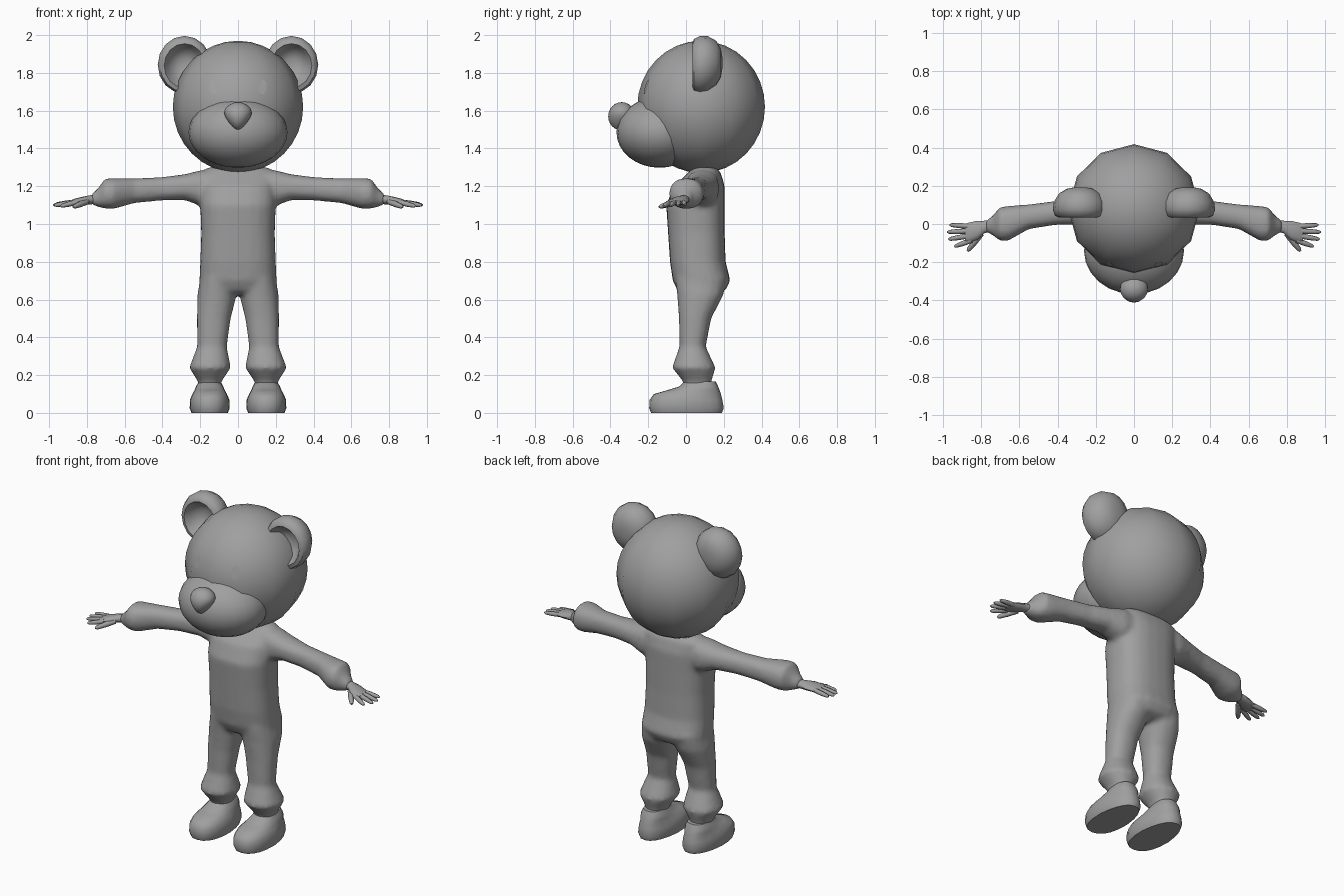
import bpy, bmesh, math
from mathutils import Vector, Matrix

if "Cube" in bpy.data.objects:
    bpy.data.objects.remove(bpy.data.objects["Cube"])

grey = bpy.data.materials.new("plain grey")
grey.diffuse_color = (0.35, 0.35, 0.35, 1)
grey.use_nodes = True
grey.node_tree.nodes["Principled BSDF"].inputs["Base Color"].default_value = grey.diffuse_color


def finish(name, bm):
    bmesh.ops.recalc_face_normals(bm, faces=bm.faces)
    me = bpy.data.meshes.new(name)
    bm.to_mesh(me)
    bm.free()
    me.materials.append(grey)
    ob = bpy.data.objects.new(name, me)
    bpy.context.collection.objects.link(ob)
    return ob


def loft(bm, rings, n=16, power=2.0):
    """Skin rings of (centre, u radius vector, v radius vector) and cap both ends."""
    loops = []
    for c, u, v in rings:
        loop = []
        for i in range(n):
            a = 2 * math.pi * i / n
            k, s = math.cos(a), math.sin(a)
            k = math.copysign(abs(k) ** (2 / power), k)
            s = math.copysign(abs(s) ** (2 / power), s)
            loop.append(bm.verts.new(Vector(c) + Vector(u) * k + Vector(v) * s))
        loops.append(loop)
    for a, b in zip(loops, loops[1:]):
        for i in range(n):
            j = (i + 1) % n
            bm.faces.new((a[i], a[j], b[j], b[i]))
    bm.faces.new(loops[0])
    bm.faces.new(loops[-1])


def ball(bm, centre, radii, seg, rings):
    m = Matrix.Translation(centre) @ Matrix.Diagonal((*radii, 1))
    return bmesh.ops.create_uvsphere(bm, u_segments=seg, v_segments=rings,
                                     radius=1, matrix=m)["verts"]


def finger(bm, a, b, r):
    a, b = Vector(a), Vector(b)
    side = (b - a).cross(Vector((0, 0, 1))).normalized()
    up = side.cross(b - a).normalized()
    loft(bm, [(a.lerp(b, t), side * r * k, up * r * k)
              for t, k in ((0, 1), (0.5, 1), (0.9, 0.75), (1, 0.35))], 8)


# Suit: torso, sleeves and trousers fused into one skin
bm = bmesh.new()
torso = [  # z, half width, front y, back y
    (0.63, 0.15, -0.02, 0.17), (0.65, 0.19, -0.045, 0.21), (0.70, 0.205, -0.07, 0.235),
    (0.80, 0.20, -0.085, 0.21), (0.95, 0.195, -0.095, 0.205), (1.10, 0.20, -0.105, 0.205),
    (1.20, 0.20, -0.065, 0.205), (1.27, 0.20, 0.01, 0.185), (1.30, 0.16, 0.04, 0.16)]
loft(bm, [((0, (f + b) / 2, z), (w, 0, 0), (0, (b - f) / 2, 0))
          for z, w, f, b in torso], 24, 2.5)
sleeve = [  # x, y, z, half depth, half height
    (0.10, 0.085, 1.19, 0.09, 0.10), (0.20, 0.085, 1.19, 0.09, 0.095),
    (0.28, 0.075, 1.195, 0.08, 0.069), (0.41, 0.058, 1.186, 0.063, 0.062),
    (0.55, 0.038, 1.176, 0.065, 0.066), (0.66, 0.003, 1.161, 0.092, 0.082),
    (0.705, 0.0, 1.161, 0.088, 0.08), (0.74, -0.008, 1.14, 0.05, 0.05),
    (0.775, -0.012, 1.13, 0.032, 0.028)]
trouser = [  # z, x, y, half width, half depth
    (0.72, 0.10, 0.08, 0.10, 0.14), (0.62, 0.112, 0.075, 0.104, 0.122),
    (0.50, 0.128, 0.048, 0.09, 0.086), (0.35, 0.138, 0.035, 0.079, 0.07),
    (0.24, 0.148, 0.041, 0.111, 0.116), (0.165, 0.15, 0.06, 0.062, 0.075),
    (0.12, 0.15, 0.06, 0.055, 0.07)]
for s in (-1, 1):
    loft(bm, [((s * x, y, z), (0, d, 0), (0, 0, h)) for x, y, z, d, h in sleeve], 16, 2.3)
    loft(bm, [((s * x, y, z), (w, 0, 0), (0, d, 0)) for z, x, y, w, d in trouser], 16, 2.2)
suit = finish("suit", bm)
fuse = suit.modifiers.new("fuse", 'REMESH')
fuse.mode = 'VOXEL'
fuse.voxel_size = 0.014
fuse.use_smooth_shade = True
soften = suit.modifiers.new("soften", 'SMOOTH')
soften.factor = 0.5
soften.iterations = 5

# Head and muzzle
bm = bmesh.new()
ball(bm, (0, 0.08, 1.62), (0.345, 0.338, 0.35), 12, 16)
head = finish("head", bm)
bm = bmesh.new()
ball(bm, (0, -0.14, 1.485), (0.262, 0.228, 0.187), 24, 16)
finish("muzzle", bm)

# Nose, narrowing downwards
bm = bmesh.new()
for v in ball(bm, (0, -0.34, 1.57), (0.08, 0.072, 0.075), 16, 12):
    t = max(0, (1.60 - v.co.z) / 0.10)
    v.co.x *= 1 - 0.5 * min(1, t)
finish("nose", bm)

ear_profile = [  # radius, y: back dome, rim, then hollow front
    (0.03, 0.192), (0.07, 0.184), (0.11, 0.16), (0.137, 0.115), (0.142, 0.075),
    (0.13, 0.042), (0.108, 0.034), (0.092, 0.06), (0.07, 0.095), (0.03, 0.115)]
shoe_rings = [  # z, toe y, heel y, half width
    (0.0, -0.185, 0.19, 0.097), (0.025, -0.195, 0.20, 0.106), (0.07, -0.192, 0.192, 0.104),
    (0.10, -0.17, 0.185, 0.092), (0.12, -0.10, 0.178, 0.08), (0.14, -0.035, 0.17, 0.072),
    (0.165, -0.01, 0.158, 0.058)]
finger_tips = [  # base x, y, then tip x, y, z
    (0.86, -0.012, 0.965, -0.005, 1.105), (0.87, -0.037, 0.978, -0.042, 1.10),
    (0.865, -0.062, 0.972, -0.08, 1.098), (0.85, -0.085, 0.94, -0.118, 1.094)]

for s, side in ((-1, "right"), (1, "left")):
    # Cupped ear
    bm = bmesh.new()
    loft(bm, [((s * 0.283, y, 1.845 + (y - 0.1) * 0.1), (r * s, 0, 0), (0, 0, r * 1.08))
              for r, y in ear_profile], 16)
    finish(side + "_ear", bm)

    # Eye: thin disc wrapped onto the head
    bm = bmesh.new()
    bmesh.ops.create_circle(bm, cap_ends=True, cap_tris=True, segments=16, radius=1)
    for v in bm.verts:
        v.co = Vector((s * 0.127 + v.co.x * 0.022, -0.6, 1.725 + v.co.y * 0.039))
    eye = finish(side + "_eye", bm)
    wrap = eye.modifiers.new("wrap", 'SHRINKWRAP')
    wrap.target = head
    wrap.wrap_method = 'PROJECT'
    wrap.use_project_y = True
    wrap.use_positive_direction = True
    wrap.use_negative_direction = False
    wrap.wrap_mode = 'ABOVE_SURFACE'
    wrap.offset = 0.004

    # Hand with palm, fingers and thumb
    bm = bmesh.new()
    loft(bm, [((s * x, y, z), (0, d, 0), (0, 0, h)) for x, y, z, d, h in (
        (0.745, -0.008, 1.13, 0.03, 0.024), (0.785, -0.016, 1.128, 0.033, 0.024),
        (0.82, -0.033, 1.123, 0.05, 0.022), (0.865, -0.045, 1.117, 0.052, 0.017),
        (0.885, -0.048, 1.114, 0.045, 0.01))], 12)
    for x, y, tx, ty, tz in finger_tips:
        finger(bm, (s * x, y, 1.116), (s * tx, ty, tz), 0.0135)
    finger(bm, (s * 0.80, -0.05, 1.118), (s * 0.872, -0.142, 1.09), 0.016)
    finish(side + "_hand", bm)

    # Shoe, narrower at the heel
    bm = bmesh.new()
    loft(bm, [((s * 0.15, (t + h) / 2, z), (w, 0, 0), (0, (h - t) / 2, 0))
              for z, t, h, w in shoe_rings], 20, 2.4)
    for v in bm.verts:
        if v.co.z < 0.11 and v.co.y > 0:
            v.co.x = s * 0.15 + (v.co.x - s * 0.15) * (1 - 0.9 * v.co.y)
    finish(side + "_shoe", bm)

# Smooth shading with sharp folds kept
for ob in bpy.context.collection.objects:
    ob.select_set(True)
bpy.context.view_layer.objects.active = suit
bpy.ops.object.shade_smooth_by_angle(angle=math.radians(50))
